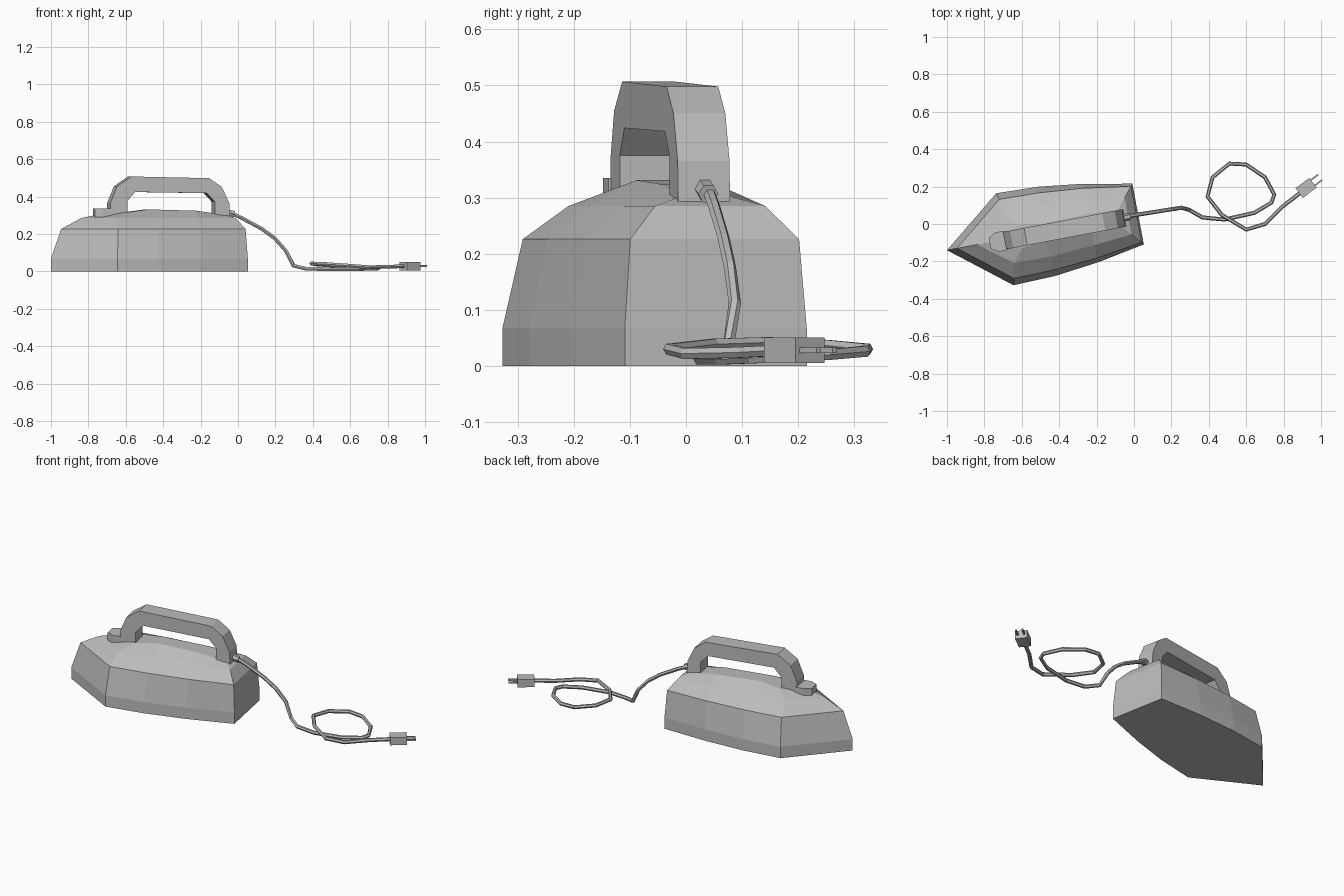
import bpy, bmesh, math
from mathutils import Matrix, Vector

old = bpy.data.objects.get("Cube")
if old:
    bpy.data.objects.remove(old, do_unlink=True)

grey = bpy.data.materials.new("mid_grey")
grey.use_nodes = True
colour = (0.5, 0.5, 0.5, 1)
grey.diffuse_color = colour
grey.node_tree.nodes["Principled BSDF"].inputs["Base Color"].default_value = colour

# The iron lies along its own axis: origin at the tip, turned about z
IRON = Matrix.Translation((-1, -0.14, 0)) @ Matrix.Rotation(math.radians(10.7), 4, 'Z')


def finish(name, bm, matrix):
    bmesh.ops.recalc_face_normals(bm, faces=bm.faces)
    bm.transform(matrix)
    mesh = bpy.data.meshes.new(name)
    bm.to_mesh(mesh)
    bm.free()
    mesh.materials.append(grey)
    obj = bpy.data.objects.new(name, mesh)
    bpy.context.collection.objects.link(obj)
    return obj


def prism(name, points, offset, matrix):
    """Extrude a flat outline by an offset vector."""
    bm = bmesh.new()
    face = bm.faces.new([bm.verts.new(p) for p in points])
    new = bmesh.ops.extrude_face_region(bm, geom=[face])["geom"]
    bmesh.ops.translate(bm, vec=offset, verts=[g for g in new if isinstance(g, bmesh.types.BMVert)])
    return finish(name, bm, matrix)


def box(name, size, centre, matrix):
    bm = bmesh.new()
    bmesh.ops.create_cube(bm, size=1)
    bmesh.ops.scale(bm, vec=size, verts=bm.verts)
    bmesh.ops.translate(bm, vec=centre, verts=bm.verts)
    return finish(name, bm, matrix)


def level(z, us, vs):
    return [(u, v, z) for u, v in zip(us, vs)]


# Body: half outlines from tip to heel, mirrored and lofted upwards
base_u, base_v = (0, .315, .54, .78, 1.04), (0, .25, .243, .214, .165)
halves = [
    level(0, base_u, base_v),
    level(.067, base_u, base_v),
    level(.226, (.055, .325, .54, .78, 1.03), (0, .215, .21, .19, .153)),
    level(.285, (.165, .34, .54, .78, .985), (0, .135, .135, .12, .1)),
    [(.25, 0, .302), (.4, .062, .315), (.52, .045, .331), (.78, .05, .324), (.94, .045, .302)],
]
bm = bmesh.new()
rings = []
for half in halves:
    right = [bm.verts.new((u, -v, z)) for u, v, z in half]
    left = [bm.verts.new(p) for p in reversed(half[1:])]
    rings.append(right + left)
for low, high in zip(rings, rings[1:]):
    n = len(low)
    for i in range(n):
        j = (i + 1) % n
        bm.faces.new((low[i], low[j], high[j], high[i]))
bm.faces.new(rings[0])
crown = rings[-1]
bm.faces.new((crown[0], crown[1], crown[-1]))
for i in range(1, 4):
    bm.faces.new((crown[i], crown[i + 1], crown[-i - 1], crown[-i]))
finish("iron_body", bm, IRON)

# Handle: arched side profile extruded across the iron
arch = [(.313, .29), (.313, .365), (.35, .455), (.427, .507), (.852, .498),
        (.92, .45), (.96, .365), (.965, .285), (.882, .285), (.882, .372),
        (.838, .418), (.448, .424), (.405, .375), (.405, .29)]
prism("handle", [(u, -.054, z) for u, z in arch], (0, .094, 0), IRON)

# Thumb button in front of the handle
button = [(.232, .03), (.27, .052), (.32, .052)]
button += [(u, -v) for u, v in reversed(button)]
prism("thumb_button", [(u, v - .007, .28) for u, v in button], (0, 0, .055), IRON)

# Cord socket at the heel of the handle
bm = bmesh.new()
bmesh.ops.create_cone(bm, cap_ends=True, segments=6, radius1=.018, radius2=.018, depth=.05)
finish("cord_socket", bm, IRON @ Matrix.Translation((.97, -.005, .313)) @ Matrix.Rotation(math.radians(105), 4, 'Y'))

# Cord: polyline tube falling to the floor and looping once
path = [(-.04, .04, .312), (.02, .05, .285), (.126, .067, .228), (.195, .078, .178),
        (.254, .087, .112), (.297, .075, .03), (.366, .035, .013), (.484, .024, .012),
        (.644, .06, .012), (.735, .115, .014), (.75, .158, .016), (.70, .25, .02),
        (.60, .318, .026), (.51, .323, .03), (.42, .25, .037), (.393, .147, .042),
        (.468, .05, .039), (.6, -.03, .03), (.7, 0, .022), (.794, .094, .024),
        (.90, .175, .028)]
bm = bmesh.new()
points = [Vector(p) for p in path]
loops = []
for i, p in enumerate(points):
    before = (p - points[max(i - 1, 0)]).normalized()
    after = (points[min(i + 1, len(points) - 1)] - p).normalized()
    along = (before + after).normalized()
    side = along.cross(Vector((0, 0, 1))).normalized()
    up = side.cross(along)
    angles = [math.tau * k / 6 for k in range(6)]
    loops.append([bm.verts.new(p + .011 * (side * math.cos(a) + up * math.sin(a))) for a in angles])
for a, b in zip(loops, loops[1:]):
    for k in range(6):
        m = (k + 1) % 6
        bm.faces.new((a[k], a[m], b[m], b[k]))
bm.faces.new(loops[0])
bm.faces.new(loops[-1])
finish("cord", bm, Matrix())

# Plug with two flat prongs
PLUG = Matrix.Translation((.92, .193, .028)) @ Matrix.Rotation(math.radians(37), 4, 'Z')
box("plug", (.092, .065, .046), (0, 0, 0), PLUG)
for name, side in (("left_prong", 1), ("right_prong", -1)):
    box(name, (.05, .009, .01), (.07, side * .018, 0), PLUG)
